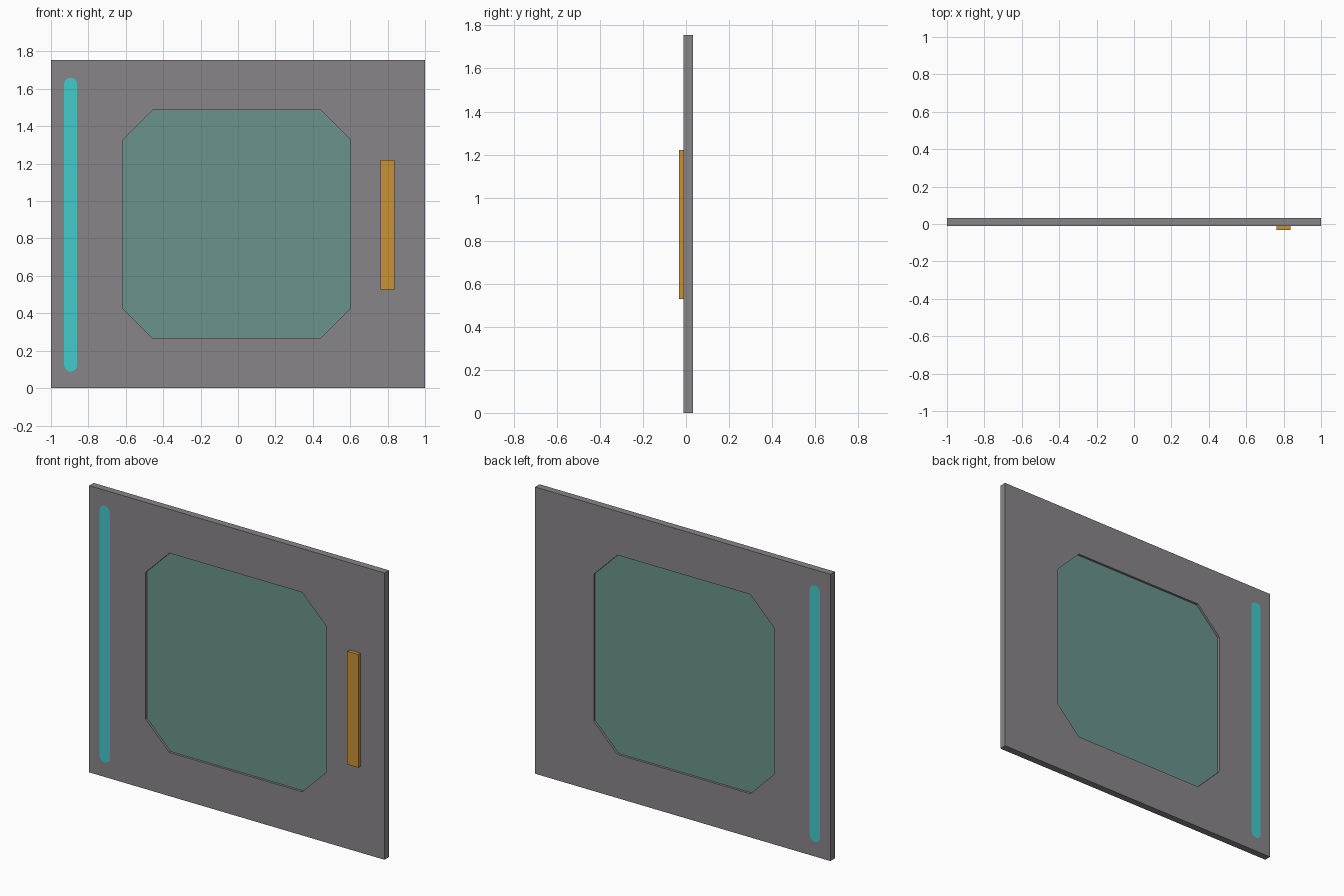
import bpy, math

if "Cube" in bpy.data.objects:
    bpy.data.objects.remove(bpy.data.objects["Cube"])

FRONT, BACK = -0.011, 0.032


def material(name, rgb):
    m = bpy.data.materials.new(name)
    m.diffuse_color = (*rgb, 1)
    m.use_nodes = True
    m.node_tree.nodes["Principled BSDF"].inputs["Base Color"].default_value = m.diffuse_color
    return m


grey = material("grey metal", (0.25, 0.235, 0.25))
green = material("green glass", (0.145, 0.295, 0.265))
cyan = material("cyan light", (0.055, 0.60, 0.60))
orange = material("orange handle", (0.585, 0.292, 0.032))


def rect(x0, x1, z0, z1):
    return [(x0, z0), (x1, z0), (x1, z1), (x0, z1)]


def chamfered(x0, x1, z0, z1, c):
    return [(x0 + c, z0), (x1 - c, z0), (x1, z0 + c), (x1, z1 - c),
            (x1 - c, z1), (x0 + c, z1), (x0, z1 - c), (x0, z0 + c)]


def slot(x, z0, z1, r, n=6):
    pts = []
    for zc, start in ((z1 - r, 0), (z0 + r, math.pi)):
        for i in range(n + 1):
            a = start + math.pi * i / n
            pts.append((x + r * math.cos(a), zc + r * math.sin(a)))
    return pts


def plate(name, outlines, y0, y1, mat):
    """Flat plate in the x-z plane; outlines after the first are holes."""
    cu = bpy.data.curves.new(name, 'CURVE')
    cu.dimensions = '2D'
    cu.fill_mode = 'BOTH'
    cu.extrude = (y1 - y0) / 2
    for pts in outlines:
        s = cu.splines.new('POLY')
        s.points.add(len(pts) - 1)
        for p, (x, z) in zip(s.points, pts):
            p.co = (x, z, 0, 1)
        s.use_cyclic_u = True
    cu.materials.append(mat)
    ob = bpy.data.objects.new(name, cu)
    bpy.context.collection.objects.link(ob)
    ob.rotation_euler.x = math.pi / 2
    ob.location.y = (y0 + y1) / 2
    bpy.ops.object.select_all(action='DESELECT')
    ob.select_set(True)
    bpy.context.view_layer.objects.active = ob
    bpy.ops.object.convert(target='MESH')
    bpy.ops.object.transform_apply(location=True, rotation=True, scale=True)
    bpy.ops.object.shade_flat()
    return bpy.context.object


window = chamfered(-0.617, 0.602, 0.267, 1.487, 0.16)
strip = slot(-0.895, 0.088, 1.66, 0.035)

# door slab with window opening and light slot
plate("door_panel", [rect(-1, 1, 0, 1.755), window, strip], FRONT, BACK, grey)
# recessed window pane
plate("window_pane", [window], 0.003, 0.018, green)
# flush light strip, visible on both sides
plate("light_strip", [strip], FRONT, BACK, cyan)
# raised handle bar on the front
plate("handle", [rect(0.762, 0.837, 0.528, 1.221)], -0.032, FRONT, orange)
